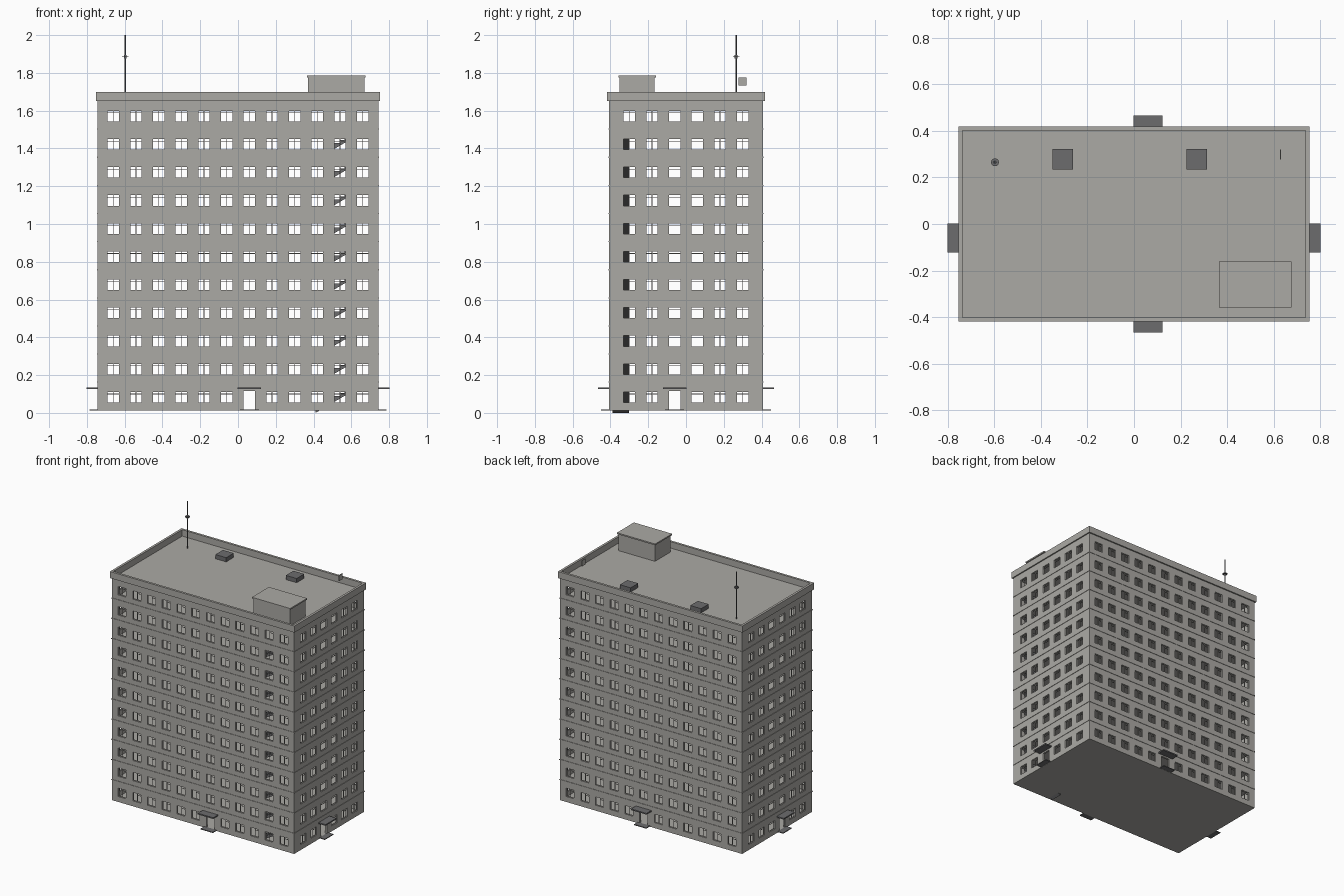
import bpy, bmesh, math
from mathutils import Matrix, Vector

cube = bpy.data.objects.get("Cube")
if cube:
    bpy.data.objects.remove(cube, do_unlink=True)


def material(name, rgb):
    m = bpy.data.materials.new(name)
    m.use_nodes = True
    m.diffuse_color = (*rgb, 1)
    m.node_tree.nodes["Principled BSDF"].inputs["Base Color"].default_value = (*rgb, 1)
    return m


CONCRETE = material("warm grey concrete", (0.41, 0.40, 0.375))
DARK = material("dark grey metal", (0.15, 0.15, 0.155))

HX, HY = 0.744, 0.408           # half width and half depth of the body
BASE, STOREY, FLOORS = 0.015, 0.1488, 11
ROOF = BASE + STOREY * FLOORS
PITCH, WIN_W, WIN_H = 0.12, 0.066, 0.062
THICK = 0.014
DOOR_TOP = 0.115


def finish(bm, name, mat, matrix=Matrix()):
    bmesh.ops.recalc_face_normals(bm, faces=bm.faces)
    me = bpy.data.meshes.new(name)
    bm.to_mesh(me)
    bm.free()
    me.materials.append(mat)
    ob = bpy.data.objects.new(name, me)
    ob.matrix_world = matrix
    bpy.context.collection.objects.link(ob)
    return ob


def add_box(bm, x0, x1, y0, y1, z0, z1):
    m = Matrix.Translation(((x0 + x1) / 2, (y0 + y1) / 2, (z0 + z1) / 2))
    bmesh.ops.create_cube(bm, size=1, matrix=m @ Matrix.Diagonal((x1 - x0, y1 - y0, z1 - z0, 1)))


def box(name, mat, *bounds, matrix=Matrix()):
    bm = bmesh.new()
    add_box(bm, *bounds)
    return finish(bm, name, mat, matrix)


def add_ring(bm, hx, hy, t, z0, z1):
    for s in (-1, 1):
        add_box(bm, -hx, hx, *sorted((s * hy, s * (hy - t))), z0, z1)
        add_box(bm, *sorted((s * hx, s * (hx - t))), -hy + t, hy - t, z0, z1)


def window_z(row):
    mid = 0.083 + STOREY * row
    return mid - WIN_H / 2, mid + WIN_H / 2


def wall(side, half, count, door_col, plain_cols, matrix):
    """Wall in local x-z, outside towards -y, with openings, frames and an entrance."""
    mids = [(i - (count - 1) / 2) * PITCH for i in range(count)]
    us = sorted([-half, half] + [m + s * WIN_W / 2 for m in mids for s in (-1, 1)])
    zs = sorted([BASE, DOOR_TOP, ROOF] + [z for r in range(FLOORS) for z in window_z(r)])
    bm = bmesh.new()
    for i, (u0, u1) in enumerate(zip(us, us[1:])):
        for z0, z1 in zip(zs, zs[1:]):
            zm = (z0 + z1) / 2
            in_window = any(a < zm < b for a, b in map(window_z, range(FLOORS)))
            in_door = i // 2 == door_col and zm < DOOR_TOP
            if i % 2 and (in_window or in_door):
                continue
            bm.faces.new([bm.verts.new((u, 0, z)) for u, z in
                          ((u0, z0), (u1, z0), (u1, z1), (u0, z1))])
    bmesh.ops.remove_doubles(bm, verts=bm.verts, dist=1e-5)
    back = bmesh.ops.extrude_face_region(bm, geom=bm.faces[:], use_keep_orig=True)["geom"]
    bmesh.ops.translate(bm, vec=Vector((0, THICK, 0)),
                        verts=[g for g in back if isinstance(g, bmesh.types.BMVert)])
    finish(bm, side + "_wall", CONCRETE, matrix)

    # window frames with a mullion and a small upper pane
    bm = bmesh.new()
    t, y0, y1 = 0.003, 0.006, 0.010
    for c, m in enumerate(mids):
        for r in range(FLOORS):
            if r == 0 and c == door_col:
                continue
            z0, z1 = window_z(r)
            u0, u1 = m - WIN_W / 2, m + WIN_W / 2
            add_box(bm, u0, u0 + t, y0, y1, z0, z1)
            add_box(bm, u1 - t, u1, y0, y1, z0, z1)
            add_box(bm, u0, u1, y0, y1, z0, z0 + t)
            add_box(bm, u0, u1, y0, y1, z1 - t, z1)
            zt = z1 - WIN_H * 0.25
            if c in plain_cols:
                add_box(bm, u0, u1, y0, y1, zt, zt + t)
            else:
                add_box(bm, m - t / 2, m + t / 2, y0, y1, z0, z1)
                add_box(bm, m, u1, y0, y1, zt, zt + t)
    finish(bm, side + "_window_frames", CONCRETE, matrix)

    # entrance canopy, door frame and doorstep
    d = mids[door_col]
    box(side + "_canopy", DARK, d - 0.063, d + 0.063, -0.057, 0.002, 0.126, 0.135, matrix=matrix)
    box(side + "_doorstep", DARK, d - 0.05, d + 0.05, -0.042, 0.002, 0.013, 0.019, matrix=matrix)
    bm = bmesh.new()
    for s in (-1, 1):
        add_box(bm, *sorted((d + s * WIN_W / 2, d + s * (WIN_W / 2 - t))), y0, y1, BASE, DOOR_TOP)
    finish(bm, side + "_door_frame", CONCRETE, matrix)


def placed(x, y, degrees):
    return Matrix.Translation((x, y, 0)) @ Matrix.Rotation(math.radians(degrees), 4, "Z")


# Four outer walls
wall("front", HX, 12, 6, (), placed(0, -HY, 0))
wall("back", HX, 12, 5, (), placed(0, HY, 180))
wall("left", HY - THICK, 6, 2, (2, 3), placed(HX, 0, 90))
wall("right", HY - THICK, 6, 3, (2, 3), placed(-HX, 0, -90))

# Floors, roof deck and the thin ledges between storeys
bm = bmesh.new()
for k in range(1, FLOORS):
    z = BASE + STOREY * k
    add_box(bm, -HX + THICK, HX - THICK, -HY + THICK, HY - THICK, z - 0.008, z)
finish(bm, "floor_slabs", CONCRETE)
box("ground_slab", CONCRETE, -HX, HX, -HY, HY, BASE - 0.003, BASE + 0.003)
box("roof_deck", CONCRETE, -HX, HX, -HY, HY, ROOF - 0.010, ROOF + 0.001)
bm = bmesh.new()
for k in range(1, FLOORS):
    z = BASE + STOREY * k
    add_ring(bm, HX + 0.003, HY + 0.003, 0.006, z - 0.004, z + 0.002)
finish(bm, "storey_ledges", CONCRETE)

# Parapet
bm = bmesh.new()
add_ring(bm, HX + 0.009, HY + 0.010, 0.017, ROOF, 1.70)
finish(bm, "parapet", CONCRETE)

# Stair flights, one sawtooth profile per storey
bm = bmesh.new()
STEPS, X0, X1, Y0, Y1 = 10, 0.41, 0.665, -0.39, -0.303
run, rise = (X1 - X0) / STEPS, STOREY / STEPS
for k in range(FLOORS - 1):
    zb = BASE + STOREY * k
    profile = [(X0, zb - 0.015), (X0, zb)]
    for s in range(STEPS):
        profile += [(X0 + run * s, zb + rise * (s + 1)), (X0 + run * (s + 1), zb + rise * (s + 1))]
    profile += [(X1, zb + STOREY - 0.015)]
    profile = list(dict.fromkeys(profile))
    face = bm.faces.new([bm.verts.new((x, Y0, z)) for x, z in profile])
    ext = bmesh.ops.extrude_face_region(bm, geom=[face], use_keep_orig=True)["geom"]
    bmesh.ops.translate(bm, vec=Vector((0, Y1 - Y0, 0)),
                        verts=[g for g in ext if isinstance(g, bmesh.types.BMVert)])
finish(bm, "stair_flights", DARK)

# Rooftop hut with a slightly wider cap
box("roof_hut", CONCRETE, 0.371, 0.669, -0.352, -0.168, ROOF, 1.776)
box("roof_hut_cap", CONCRETE, 0.364, 0.676, -0.358, -0.160, 1.776, 1.786)

# Roof hatches and the small upright plate
for name, x in (("right_roof_hatch", -0.305), ("left_roof_hatch", 0.270)):
    box(name, DARK, x - 0.044, x + 0.044, 0.235, 0.323, ROOF, ROOF + 0.032)
box("upright_plate", CONCRETE, 0.626, 0.631, 0.277, 0.320, 1.733, 1.775)

# Antenna mast with its disc
bm = bmesh.new()
for radius, z0, z1 in ((0.004, ROOF, 2.0), (0.017, 1.883, 1.888), (0.007, 1.875, 1.896)):
    bmesh.ops.create_cone(bm, cap_ends=True, segments=12, radius1=radius, radius2=radius,
                          depth=z1 - z0, matrix=Matrix.Translation((-0.597, 0.265, (z0 + z1) / 2)))
finish(bm, "antenna_mast", DARK)
